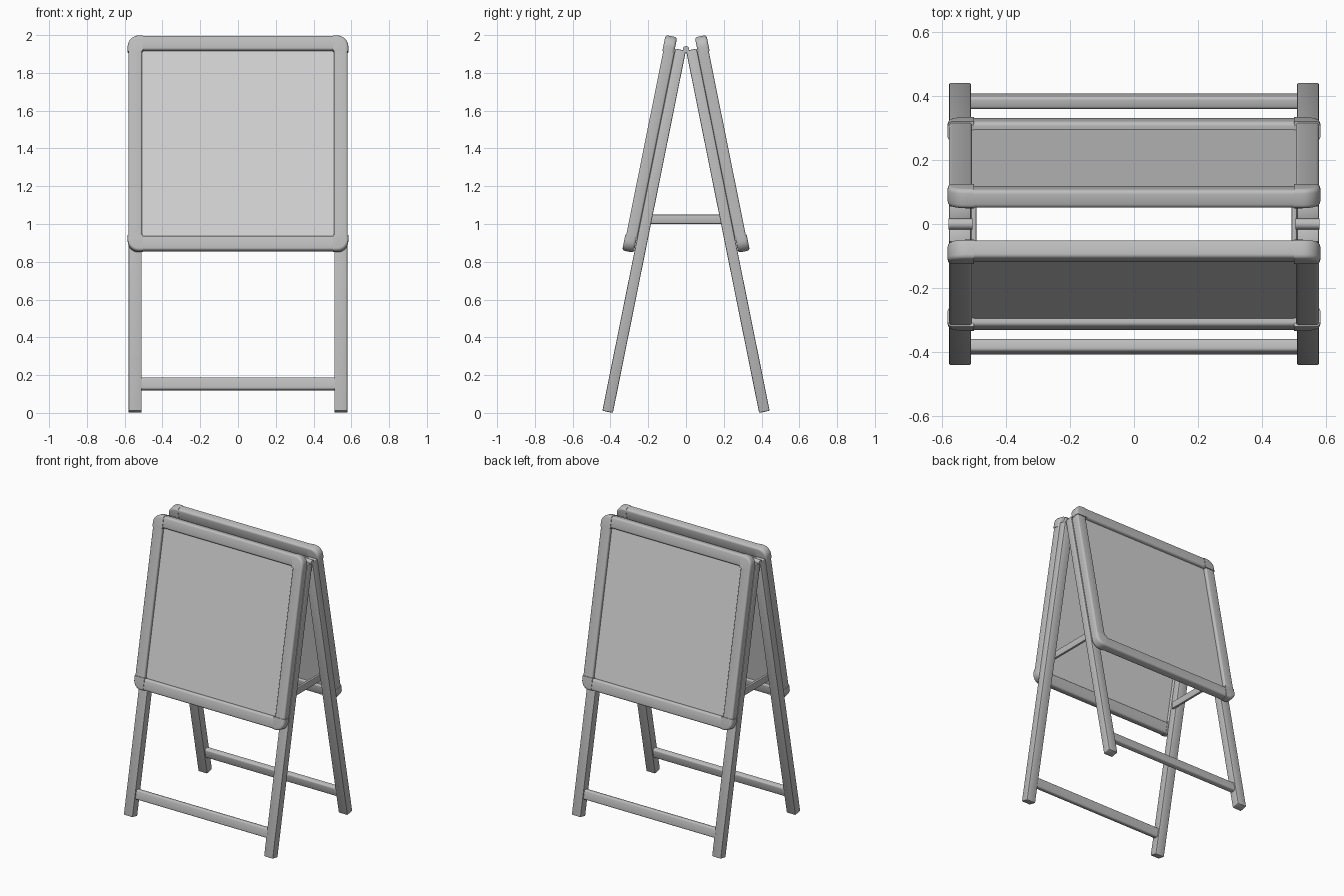
import bpy, bmesh, math
from mathutils import Vector

if "Cube" in bpy.data.objects:
    bpy.data.objects.remove(bpy.data.objects["Cube"])


def material(name, value):
    m = bpy.data.materials.new(name)
    m.diffuse_color = (value, value, value, 1)
    m.use_nodes = True
    m.node_tree.nodes["Principled BSDF"].inputs["Base Color"].default_value = m.diffuse_color
    return m


FRAME = material("frame grey", 0.51)
PANEL = material("panel light grey", 0.65)

TILT = math.atan(0.387 / 1.92)
FOOT = Vector((0, -0.387, 0))                              # inner lower edge of a leg
UP = Vector((0, math.sin(TILT), math.cos(TILT)))           # along the leg
OUT = Vector((0, -math.cos(TILT), math.sin(TILT)))         # away from the centre


def finish(name, bm, mat, side=0):
    """Move (x, out, along) coordinates onto the leaning side, or keep as world if side is 0."""
    if side:
        for v in bm.verts:
            p = FOOT + OUT * v.co.y + UP * v.co.z
            v.co = Vector((v.co.x, p.y * side, p.z))
    bmesh.ops.recalc_face_normals(bm, faces=bm.faces)
    mesh = bpy.data.meshes.new(name)
    bm.to_mesh(mesh)
    bm.free()
    mesh.materials.append(mat)
    obj = bpy.data.objects.new(name, mesh)
    bpy.context.collection.objects.link(obj)
    bpy.ops.object.select_all(action='DESELECT')
    obj.select_set(True)
    bpy.context.view_layer.objects.active = obj
    bpy.ops.object.shade_smooth_by_angle(angle=math.radians(35))
    return obj


def box(name, x, t, s, mat, side=0, bevel=0.006, pick=None, seg=2):
    bm = bmesh.new()
    bmesh.ops.create_cube(bm, size=1)
    for v in bm.verts:
        for i, (lo, hi) in enumerate((x, t, s)):
            v.co[i] = lo if v.co[i] < 0 else hi
    if bevel:
        edges = [e for e in bm.edges if pick is None or pick(e)]
        bmesh.ops.bevel(bm, geom=edges, offset=bevel, segments=seg, profile=0.5, affect='EDGES')
    return finish(name, bm, mat, side)


def along(axis):
    """Pick the edges that run along one axis."""
    return lambda e: abs((e.verts[0].co - e.verts[1].co).normalized()[axis]) > 0.9


def corner_cap(name, sx, top, side):
    """Rounded corner block: quarter-round outline extruded through the board thickness."""
    inner, outer, r = 0.502, 0.584, 0.058
    s_in, s_out, d = (1.931, 2.016, 1) if top else (0.938, 0.853, -1)
    outline = [(inner, s_in), (outer, s_in)]
    for k in range(9):
        a = math.pi / 2 * k / 8
        outline.append((outer - r + r * math.cos(a), s_out - d * r + d * r * math.sin(a)))
    outline.append((inner, s_out))
    bm = bmesh.new()
    face = bm.faces.new([bm.verts.new((sx * x, 0.059, s)) for x, s in outline])
    new = bmesh.ops.extrude_face_region(bm, geom=[face])
    for v in new["geom"]:
        if isinstance(v, bmesh.types.BMVert):
            v.co.y = 0.122
    # soften only the curved outer rims
    rim = [e for e in bm.edges
           if abs(e.verts[0].co.y - e.verts[1].co.y) < 1e-5
           and not all(abs(v.co.z - s_in) < 1e-5 for v in e.verts)
           and not all(abs(abs(v.co.x) - inner) < 1e-5 for v in e.verts)]
    bmesh.ops.bevel(bm, geom=rim, offset=0.014, segments=3, profile=0.5, affect='EDGES')
    finish(name, bm, FRAME, side)


for side, label in ((1, "front"), (-1, "back")):
    # legs, side rails and corners
    for sx, hand in ((-1, "left"), (1, "right")):
        leg_x = sorted((sx * 0.51, sx * 0.58))
        box(f"{label}_{hand}_leg", leg_x, (0, 0.057), (0, 1.956), FRAME, side, 0.006)
        box(f"{label}_{hand}_board_rail", sorted((sx * 0.507, sx * 0.58)), (0.057, 0.117),
            (0.93, 1.94), FRAME, side, 0.01, along(2), 3)
        for top, level in ((True, "upper"), (False, "lower")):
            corner_cap(f"{label}_{hand}_{level}_corner", sx, top, side)
    # board
    box(f"{label}_top_board_rail", (-0.51, 0.51), (0.061, 0.119), (1.936, 2.014),
        FRAME, side, 0.013, along(0), 3)
    box(f"{label}_bottom_board_rail", (-0.51, 0.51), (0.061, 0.119), (0.856, 0.934),
        FRAME, side, 0.013, along(0), 3)
    box(f"{label}_panel", (-0.515, 0.515), (0.072, 0.095), (0.925, 1.945), PANEL, side, 0)
    # lower crossbar
    box(f"{label}_crossbar", (-0.515, 0.515), (0.008, 0.048), (0.118, 0.183),
        FRAME, side, 0.01, along(0), 3)

for sx, hand in ((-1, "left"), (1, "right")):
    # spreader strip between the front and back legs
    box(f"{hand}_spreader", sorted((sx * 0.493, sx * 0.511)), (-0.205, 0.205), (1.0, 1.05),
        FRAME, 0, 0.005, along(1))
    # hinge barrel
    bm = bmesh.new()
    bmesh.ops.create_cone(bm, cap_ends=True, segments=16, radius1=0.017, radius2=0.017, depth=0.075)
    for v in bm.verts:
        v.co = Vector((v.co.z + sx * 0.543, v.co.x, v.co.y + 1.925))
    finish(f"{hand}_hinge", bm, FRAME)
